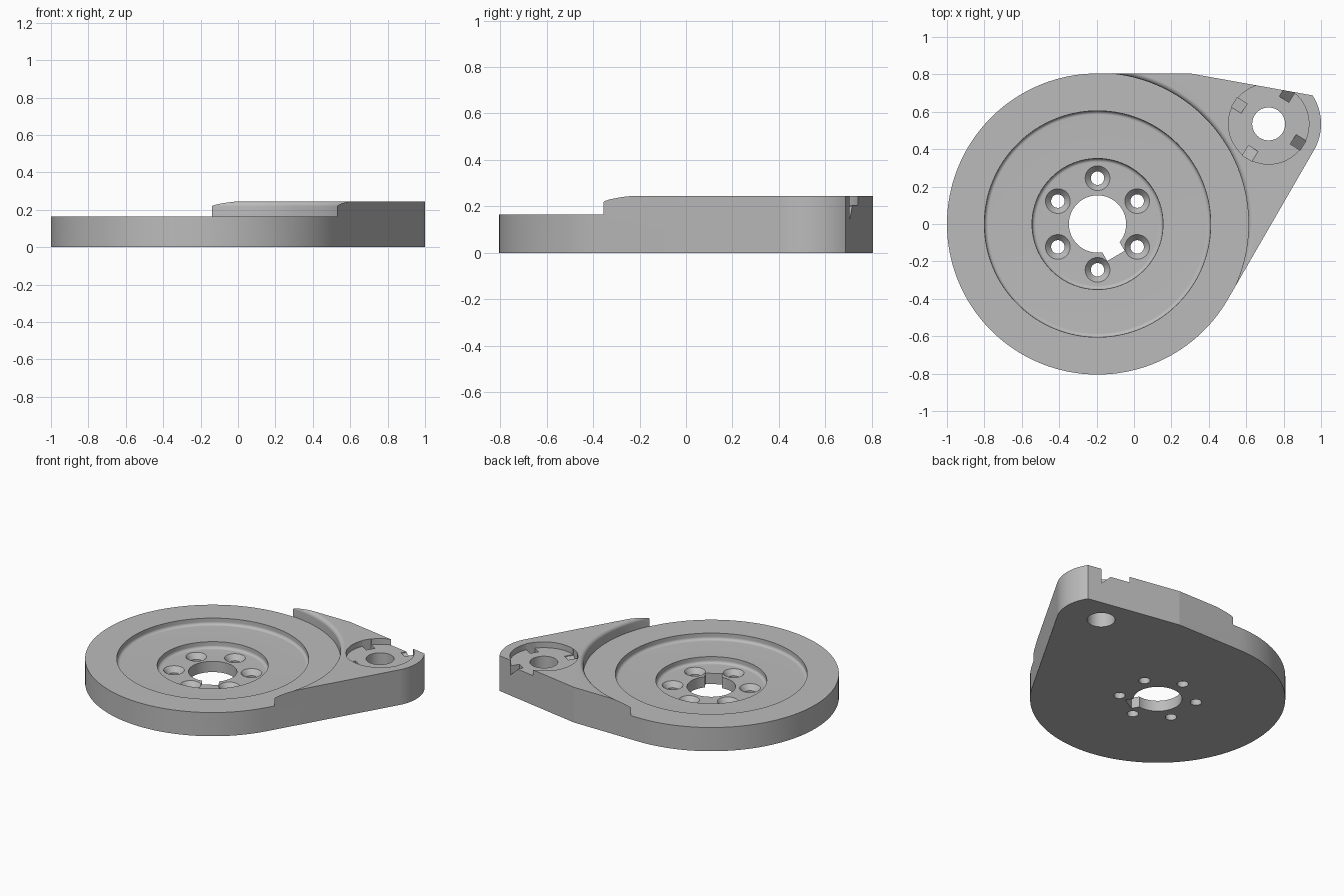
import bpy, bmesh
from math import radians, cos, sin, pi
from mathutils import Matrix, Vector

if "Cube" in bpy.data.objects:
    bpy.data.objects.remove(bpy.data.objects["Cube"], do_unlink=True)

DISC = Vector((-0.195, 0, 0))     # centre of the round plate
BOSS = Vector((0.72, 0.535, 0))   # centre of the corner lobe
TOP, RIM, STEP, FLOOR = 0.245, 0.165, 0.12, 0.075

grey = bpy.data.materials.new("machined grey")
grey.use_nodes = True
GREY = (0.5, 0.5, 0.5, 1)
grey.diffuse_color = GREY
grey.node_tree.nodes["Principled BSDF"].inputs["Base Color"].default_value = GREY


def make(name, bm, matrix=Matrix()):
    bmesh.ops.remove_doubles(bm, verts=bm.verts, dist=1e-5)
    bmesh.ops.recalc_face_normals(bm, faces=bm.faces)
    mesh = bpy.data.meshes.new(name)
    bm.transform(matrix)
    bm.to_mesh(mesh)
    bm.free()
    mesh.materials.append(grey)
    ob = bpy.data.objects.new(name, mesh)
    bpy.context.collection.objects.link(ob)
    return ob


def prism(name, points, along, matrix=Matrix()):
    """Extrude a flat polygon along a vector."""
    bm = bmesh.new()
    face = bm.faces.new([bm.verts.new(p) for p in points])
    new = bmesh.ops.extrude_face_region(bm, geom=[face], use_keep_orig=True)["geom"]
    bmesh.ops.translate(bm, vec=along, verts=[v for v in new if isinstance(v, bmesh.types.BMVert)])
    return make(name, bm, matrix)


def lathe(name, profile, centre, steps):
    """Revolve an (r, z) profile about the vertical axis."""
    bm = bmesh.new()
    rings = []
    for k in range(steps):
        a = 2 * pi * k / steps
        rings.append([bm.verts.new((r * cos(a), r * sin(a), z)) for r, z in profile])
    for k in range(steps):
        a, b = rings[k], rings[(k + 1) % steps]
        for i in range(len(profile) - 1):
            bm.faces.new((a[i], a[i + 1], b[i + 1], b[i]))
    bm.faces.new([ring[0] for ring in rings])
    bm.faces.new([ring[-1] for ring in rings])
    return make(name, bm, Matrix.Translation(centre))


def arc(cx, cy, r, start, end, steps):
    angles = [radians(start + (end - start) * i / steps) for i in range(steps + 1)]
    return [(cx + r * cos(a), cy + r * sin(a)) for a in angles]


def cut(body, cutter):
    mod = body.modifiers.new("cut", "BOOLEAN")
    mod.operation = "DIFFERENCE"
    mod.solver = "EXACT"
    mod.object = cutter
    bpy.context.view_layer.objects.active = body
    bpy.ops.object.modifier_apply(modifier=mod.name)
    bpy.data.objects.remove(cutter, do_unlink=True)


# Teardrop plate: round disc running into the corner lobe
outline = arc(DISC.x, DISC.y, 0.805, 90, 330, 100)
outline += arc(BOSS.x, BOSS.y, 0.28, -30, 33, 24)
outline.append((0.3, 0.805))
body = prism("pivot_plate", [(x, y, 0) for x, y in outline], (0, 0, TOP))

# Stepped dish, centre bore and rounded lip of the raised lobe
dish = [(0.153, -0.1), (0.153, FLOOR)]
dish += arc(0.33, FLOOR + 0.02, 0.02, -90, 0, 12) + [(0.35, STEP)]
dish += arc(0.585, STEP + 0.02, 0.02, -90, 0, 12) + [(0.605, RIM), (0.807, RIM)]
dish += arc(0.834, TOP - 0.027, 0.027, 180, 90, 12) + [(0.834, 0.3)]
cut(body, lathe("dish_cutter", dish, DISC, 160))

# Keyway in the centre bore
key = [(0.1, -0.054, -0.1), (0.197, -0.054, -0.1), (0.197, 0.054, -0.1), (0.1, 0.054, -0.1)]
turn = Matrix.Translation(DISC) @ Matrix.Rotation(radians(-60), 4, "Z")
cut(body, prism("keyway_cutter", key, (0, 0, 0.3), turn))

# Six countersunk bolt holes
bolt = [(0.036, -0.1), (0.036, 0.04), (0.066, FLOOR), (0.066, 0.1)]
for k in range(6):
    a = radians(30 + 60 * k)
    cut(body, lathe("bolt_cutter", bolt, DISC + 0.245 * Vector((cos(a), sin(a), 0)), 48))

# Round pocket and pin hole in the lobe
pocket = [(0.088, -0.1), (0.088, 0.205), (0.215, 0.205), (0.215, 0.3)]
cut(body, lathe("pocket_cutter", pocket, BOSS, 80))

# Four ramped slots around the pocket
ramp = [(0.155, -0.03, 0.14), (0.155, 0.03, 0.2), (0.155, 0.03, 0.3), (0.155, -0.03, 0.3)]
for k in range(4):
    turn = Matrix.Translation(BOSS) @ Matrix.Rotation(radians(58 + 90 * k), 4, "Z")
    cut(body, prism("slot_cutter", ramp, (0.062, 0, 0), turn))

# Smooth the curved walls, keep the machined edges crisp
bpy.ops.object.select_all(action="DESELECT")
body.select_set(True)
bpy.context.view_layer.objects.active = body
bpy.ops.object.shade_smooth_by_angle(angle=radians(9))
